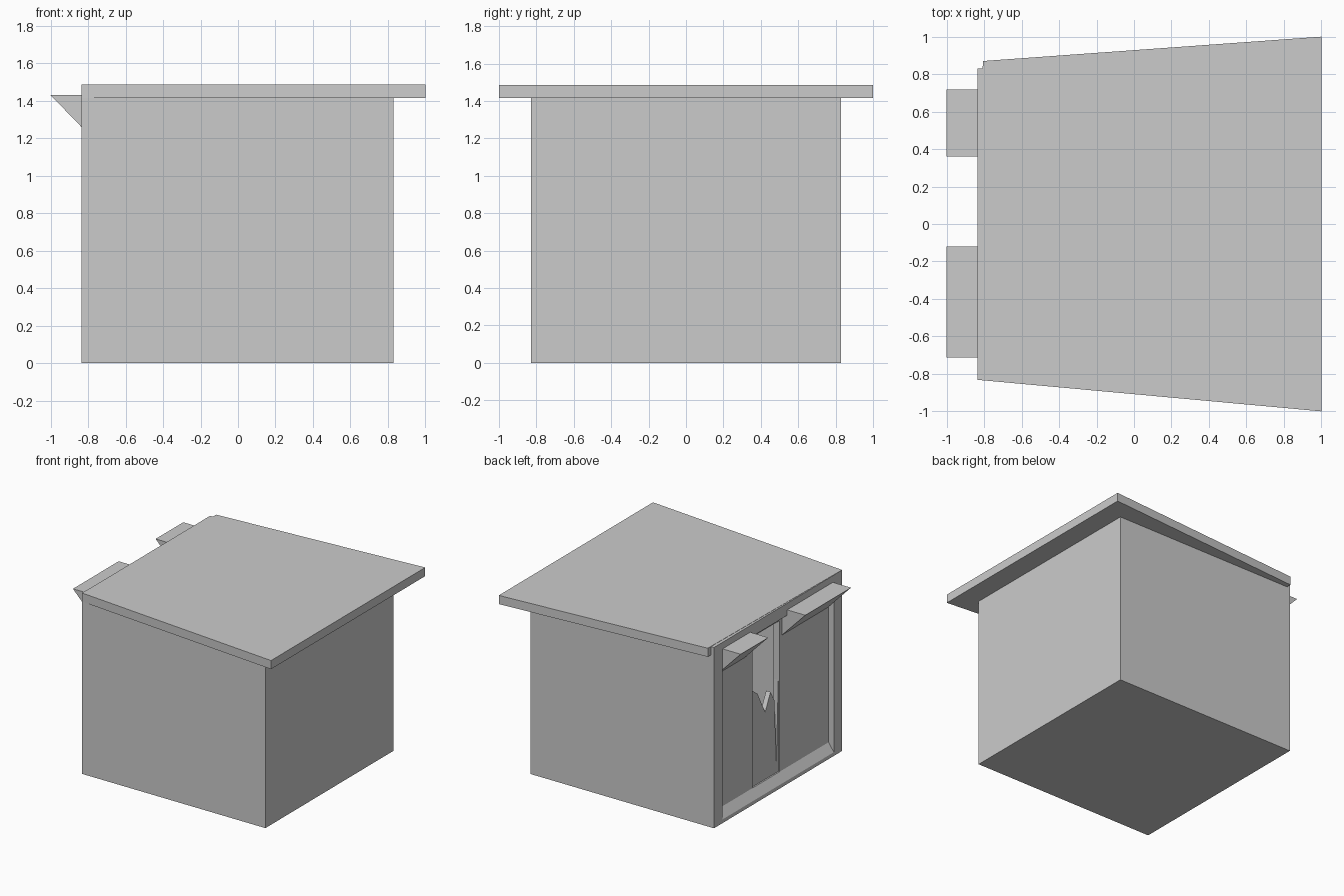
import bpy, bmesh
from mathutils import Vector

if "Cube" in bpy.data.objects:
    bpy.data.objects.remove(bpy.data.objects["Cube"])


def extruded(name, profile, place, a, b):
    """Prism: place(u, v, w) maps profile points at depths a and b to 3D."""
    bm = bmesh.new()
    rings = [[bm.verts.new(place(u, v, w)) for u, v in profile] for w in (a, b)]
    n = len(profile)
    bm.faces.new(rings[0])
    bm.faces.new(rings[1])
    for i in range(n):
        j = (i + 1) % n
        bm.faces.new((rings[0][i], rings[0][j], rings[1][j], rings[1][i]))
    bmesh.ops.recalc_face_normals(bm, faces=bm.faces)
    me = bpy.data.meshes.new(name)
    bm.to_mesh(me)
    bm.free()
    ob = bpy.data.objects.new(name, me)
    bpy.context.collection.objects.link(ob)
    return ob


def along_z(u, v, w): return Vector((u, v, w))
def along_y(u, v, w): return Vector((u, w, v))
def along_x(u, v, w): return Vector((w, u, v))


def rect(x0, y0, x1, y1):
    return [(x0, y0), (x1, y0), (x1, y1), (x0, y1)]


def cut(target, cutter):
    """Subtract a cutter, apply the result and remove the cutter."""
    mod = target.modifiers.new("cut", "BOOLEAN")
    mod.operation, mod.solver, mod.object = "DIFFERENCE", "EXACT", cutter
    cutter.hide_render = True
    bpy.context.view_layer.update()
    dg = bpy.context.evaluated_depsgraph_get()
    me = bpy.data.meshes.new_from_object(target.evaluated_get(dg))
    target.modifiers.clear()
    target.data = me
    bpy.data.objects.remove(cutter)


# Hollow walls
walls = extruded("walls", rect(-.835, -.83, .83, .83), along_z, 0, 1.484)
cut(walls, extruded("room_cutter", rect(-.73, -.78, .78, .78), along_z, .05, 1.415))

# Shopfront recess with a sloping sill, then the doorway
recess = [(-.9, -.03), (-.835, .03), (-.787, .1), (-.787, 1.385), (-.9, 1.385)]
cut(walls, extruded("recess_cutter", recess, along_y, -.725, .72))
cut(walls, extruded("door_cutter", rect(-.09, .1, .26, 1.34), along_x, -.86, -.65))

# Broken door with a jagged top
jagged = [(.26, .1), (.26, .9), (.18, .84), (.08, .65), (.01, .79), (-.04, .70),
          (-.065, .17), (-.09, .85), (-.09, .1)]
extruded("broken_door", jagged, along_x, -.775, -.735)

# Flared roof slab
roof = [(-.835, -.832), (1, -1), (1, 1), (-.807, .87)]
extruded("roof_slab", roof, along_z, 1.415, 1.486)

# Wedge awnings over the two windows
wedge = [(-1, 1.43), (-.787, 1.43), (-.787, 1.21)]
for name, y0, y1 in (("awning_small", .36, .718), ("awning_large", -.712, -.12)):
    extruded(name, wedge, along_y, y0, y1)
